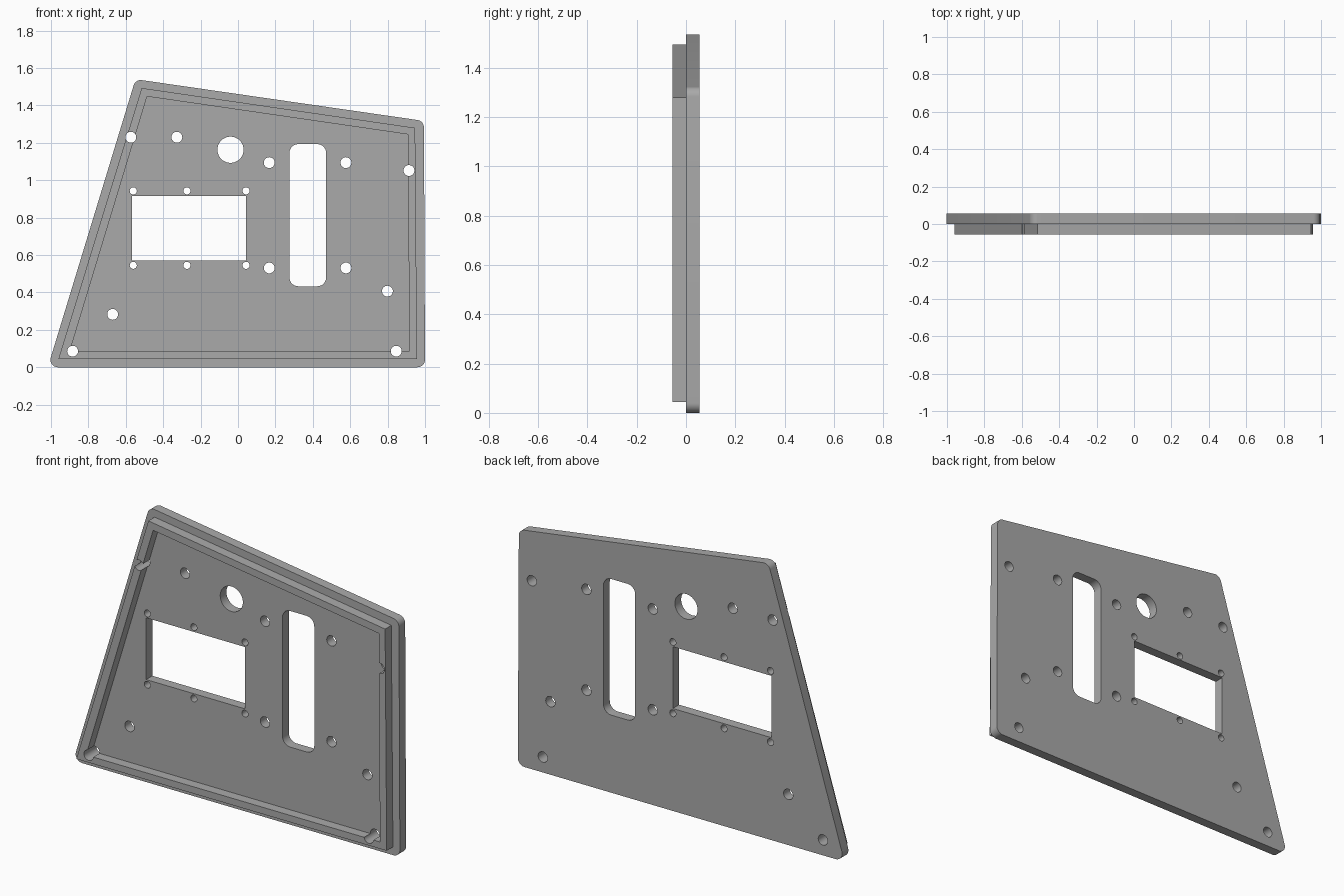
import bpy, bmesh, math
from mathutils import Vector

cube = bpy.data.objects.get("Cube")
if cube:
    bpy.data.objects.remove(cube)

grey = bpy.data.materials.new("neutral grey")
grey.use_nodes = True
grey.diffuse_color = (0.4, 0.4, 0.4, 1)
grey.node_tree.nodes["Principled BSDF"].inputs["Base Color"].default_value = (0.4, 0.4, 0.4, 1)

THICK = 0.055


def rounded(corners, radius, steps=8):
    """Outline in x, z with each corner replaced by an arc."""
    pts = []
    for i, c in enumerate(corners):
        c = Vector(c)
        a = (Vector(corners[i - 1]) - c).normalized()
        b = (Vector(corners[(i + 1) % len(corners)]) - c).normalized()
        half = a.angle(b) / 2
        mid = c + (a + b).normalized() * radius / math.sin(half)
        start = c + a * radius / math.tan(half) - mid
        end = c + b * radius / math.tan(half) - mid
        turn = math.pi - 2 * half
        for k in range(steps + 1):
            t = k / steps
            w0, w1 = math.sin((1 - t) * turn), math.sin(t * turn)
            pts.append(mid + (start * w0 + end * w1) / math.sin(turn))
    return pts


def circle(x, z, r, n=32):
    return [(x + r * math.cos(math.tau * k / n), z + r * math.sin(math.tau * k / n))
            for k in range(n)]


def rect(x0, x1, z0, z1):
    return [(x0, z0), (x1, z0), (x1, z1), (x0, z1)]


def prisms(name, outlines, y0, y1):
    """Extrude outlines along y into one object."""
    bm = bmesh.new()
    for outline in outlines:
        face = bm.faces.new([bm.verts.new((x, y0, z)) for x, z in outline])
        ext = bmesh.ops.extrude_face_region(bm, geom=[face])["geom"]
        bmesh.ops.translate(bm, vec=(0, y1 - y0, 0),
                            verts=[v for v in ext if isinstance(v, bmesh.types.BMVert)])
    bmesh.ops.recalc_face_normals(bm, faces=bm.faces)
    mesh = bpy.data.meshes.new(name)
    bm.to_mesh(mesh)
    bm.free()
    mesh.materials.append(grey)
    obj = bpy.data.objects.new(name, mesh)
    bpy.context.collection.objects.link(obj)
    return obj


def boolean(target, tool, operation):
    """Apply a boolean and discard the tool."""
    tool.hide_render = True
    mod = target.modifiers.new(operation.lower(), "BOOLEAN")
    mod.operation, mod.solver, mod.object = operation, "EXACT", tool
    bpy.context.view_layer.objects.active = target
    bpy.ops.object.modifier_apply(modifier=mod.name)
    bpy.data.objects.remove(tool)


# Main plate with rounded corners
plate = prisms("panel_plate", [rounded(
    [(-1.017, 0), (1.0, 0), (0.994, 1.317), (-0.548, 1.54)], 0.04)], 0, THICK)

# Raised rim on the front
rim = prisms("rim", [[(-0.96, 0.045), (0.957, 0.045), (0.947, 1.28), (-0.515, 1.493)]],
             -THICK, 0.01)
pocket = prisms("rim_pocket", [[(-0.9, 0.083), (0.915, 0.083), (0.91, 1.245), (-0.486, 1.448)]],
                -0.1, 0.1)
boolean(rim, pocket, "DIFFERENCE")
boolean(plate, rim, "UNION")

# Screen window, slider slot, round opening and screw holes
cuts = [rect(-0.567, 0.043, 0.572, 0.917),
        rounded(rect(0.275, 0.471, 0.433, 1.193), 0.047),
        circle(-0.04, 1.163, 0.07, 48)]
screws = [(-0.573, 1.23), (-0.327, 1.23), (0.914, 1.052), (0.799, 0.407),
          (-0.67, 0.283), (-0.884, 0.086), (0.846, 0.086)]
screws += [(x, z) for x in (0.167, 0.577) for z in (0.531, 1.094)]
cuts += [circle(x, z, 0.029) for x, z in screws]
boolean(plate, prisms("large_cutter", cuts, -0.2, 0.2), "DIFFERENCE")

# Small mounting holes along the window
small = [circle(x, z, 0.019, 24) for x in (-0.56, -0.273, 0.043) for z in (0.545, 0.943)]
boolean(plate, prisms("small_cutter", small, -0.2, 0.2), "DIFFERENCE")

bpy.ops.object.select_all(action="DESELECT")
plate.select_set(True)
bpy.context.view_layer.objects.active = plate
bpy.ops.object.shade_smooth_by_angle(angle=math.radians(30))
